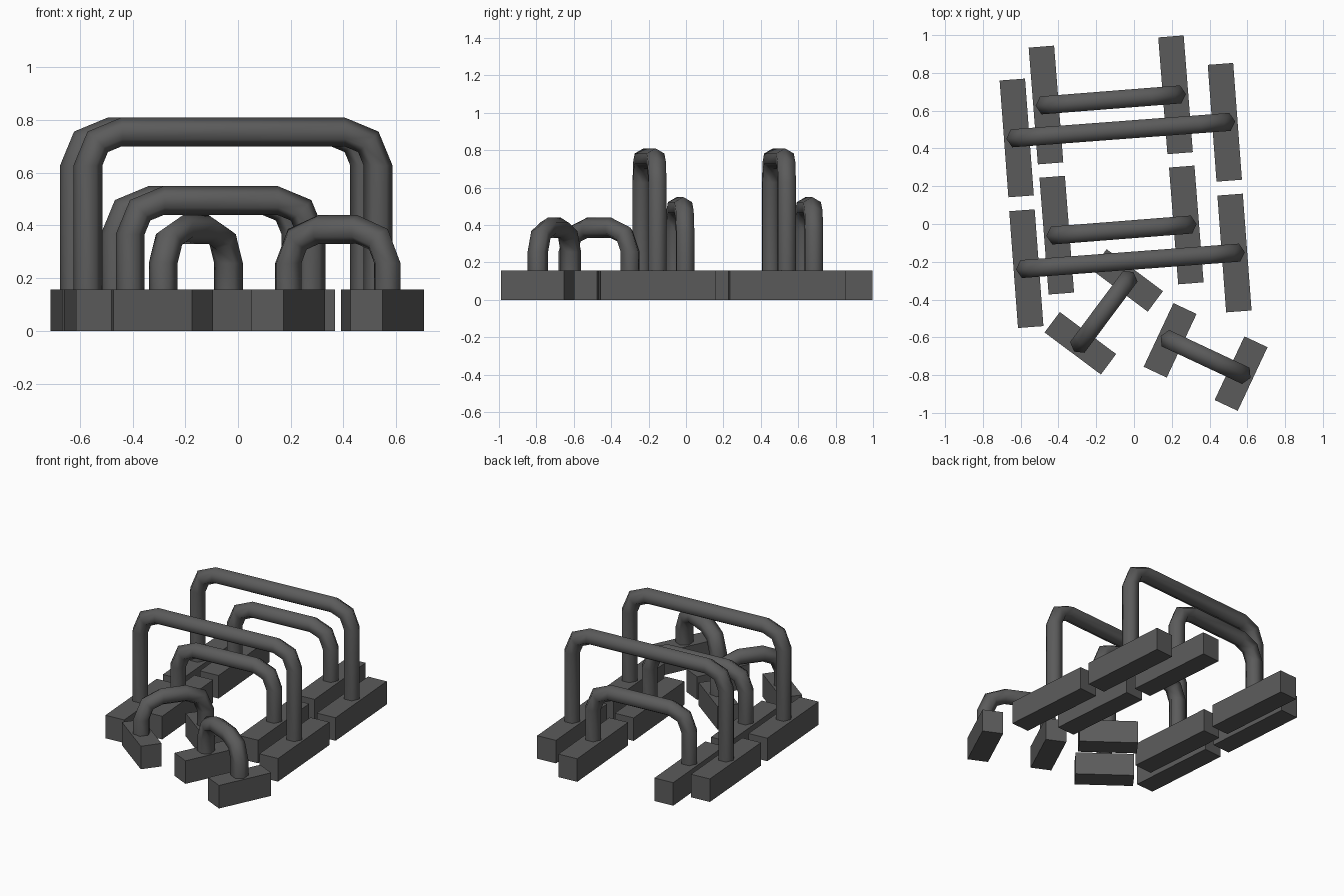
import bpy, bmesh
from math import cos, sin, pi, radians
from mathutils import Vector, Matrix

old = bpy.data.objects.get("Cube")
if old:
    bpy.data.objects.remove(old, do_unlink=True)

# Dark grey metal
grey = bpy.data.materials.new("dark grey metal")
grey.use_nodes = True
colour = (0.105, 0.105, 0.105, 1)
grey.diffuse_color = colour
grey.node_tree.nodes["Principled BSDF"].inputs["Base Color"].default_value = colour

FOOT_WIDTH, FOOT_HEIGHT = 0.135, 0.157
TUBE_RADIUS, BEND_RADIUS, SIDES = 0.055, 0.128, 6


def finish(bm, name, place):
    bmesh.ops.recalc_face_normals(bm, faces=bm.faces[:])
    mesh = bpy.data.meshes.new(name)
    bm.to_mesh(mesh)
    bm.free()
    mesh.materials.append(grey)
    obj = bpy.data.objects.new(name, mesh)
    obj.matrix_world = place
    bpy.context.collection.objects.link(obj)
    return obj


def make_foot(name, x, length, place):
    bm = bmesh.new()
    bmesh.ops.create_cube(bm, size=1)
    bmesh.ops.scale(bm, vec=(FOOT_WIDTH, length, FOOT_HEIGHT), verts=bm.verts)
    bmesh.ops.translate(bm, vec=(x, 0, FOOT_HEIGHT / 2), verts=bm.verts)
    finish(bm, name, place)


def make_hoop(name, span, top, place):
    # Path stations: centre and outward direction, up one leg and down the other
    half, crown = span / 2, top - TUBE_RADIUS
    left, right = Vector((-1, 0, 0)), Vector((1, 0, 0))
    path = [(Vector((-half, 0, FOOT_HEIGHT - 0.03)), left)]
    for side, angles in ((-1, (180, 135, 90)), (1, (90, 45, 0))):
        centre = Vector((side * (half - BEND_RADIUS), 0, crown - BEND_RADIUS))
        for a in angles:
            out = Vector((cos(radians(a)), 0, sin(radians(a))))
            path.append((centre + out * BEND_RADIUS, out))
    path.append((Vector((half, 0, FOOT_HEIGHT - 0.03)), right))

    # Sweep a hexagonal ring along the path
    bm = bmesh.new()
    rings = []
    for point, out in path:
        ring = []
        for i in range(SIDES):
            a = 2 * pi * i / SIDES
            ring.append(bm.verts.new(
                point + (out * cos(a) + Vector((0, sin(a), 0))) * TUBE_RADIUS))
        rings.append(ring)
    for r0, r1 in zip(rings, rings[1:]):
        for i in range(SIDES):
            j = (i + 1) % SIDES
            bm.faces.new((r0[i], r0[j], r1[j], r1[i]))
    for face in bm.faces:
        face.smooth = True
    finish(bm, name, place)


# Racks: name, x, y, turn in degrees, hoop span, hoop top, foot length
racks = [
    ("large_back", -0.07, 0.497, 4.3, 1.105, 0.81, 0.62),
    ("large_front", -0.019, -0.195, 4.3, 1.105, 0.81, 0.62),
    ("medium_back", -0.123, 0.657, 4.5, 0.688, 0.55, 0.62),
    ("medium_front", -0.066, -0.032, 4.5, 0.688, 0.55, 0.62),
    ("small_left", 0.379, -0.704, -25.1, 0.415, 0.44, 0.372),
    ("small_right", -0.16, -0.465, 53.3, 0.415, 0.44, 0.372),
]
for name, x, y, turn, span, top, length in racks:
    place = Matrix.Translation((x, y, 0)) @ Matrix.Rotation(radians(turn), 4, "Z")
    make_hoop(name + "_hoop", span, top, place)
    for side, label in ((-1, "_foot_right"), (1, "_foot_left")):
        make_foot(name + label, side * span / 2, length, place)
